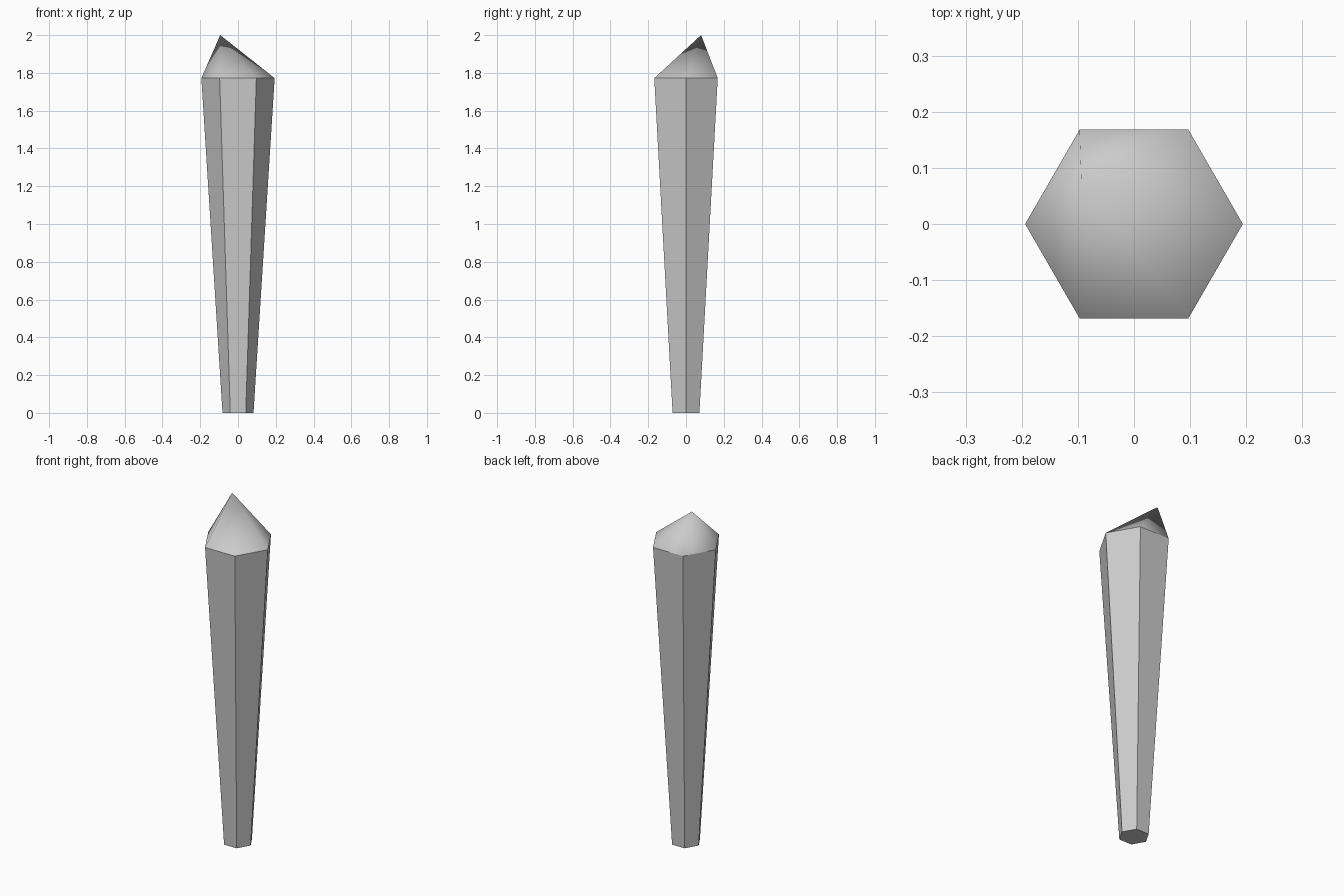
import bpy, bmesh
from math import cos, sin, pi

if "Cube" in bpy.data.objects:
    bpy.data.objects.remove(bpy.data.objects["Cube"])

SIDES = 6
APEX = (-0.094, 0.08, 2.0)

bm = bmesh.new()


def ring(radius, z):
    return [bm.verts.new((radius * cos(2 * pi * i / SIDES),
                          radius * sin(2 * pi * i / SIDES), z))
            for i in range(SIDES)]


base = ring(0.082, 0.0)
rim = ring(0.194, 1.772)
tip = bm.verts.new(APEX)

# Flat underside
bm.faces.new(base[::-1])

for i in range(SIDES):
    j = (i + 1) % SIDES
    # Flat tapered shaft side
    bm.faces.new((base[i], base[j], rim[j], rim[i]))
    # Smooth facet of the off-centre point
    bm.faces.new((rim[i], rim[j], tip)).smooth = True

# Crisp edge between shaft and point
for i in range(SIDES):
    bm.edges.get((rim[i], rim[(i + 1) % SIDES])).smooth = False

mesh = bpy.data.meshes.new("crystal_shard")
bm.to_mesh(mesh)
bm.free()
bpy.context.collection.objects.link(bpy.data.objects.new("crystal_shard", mesh))
